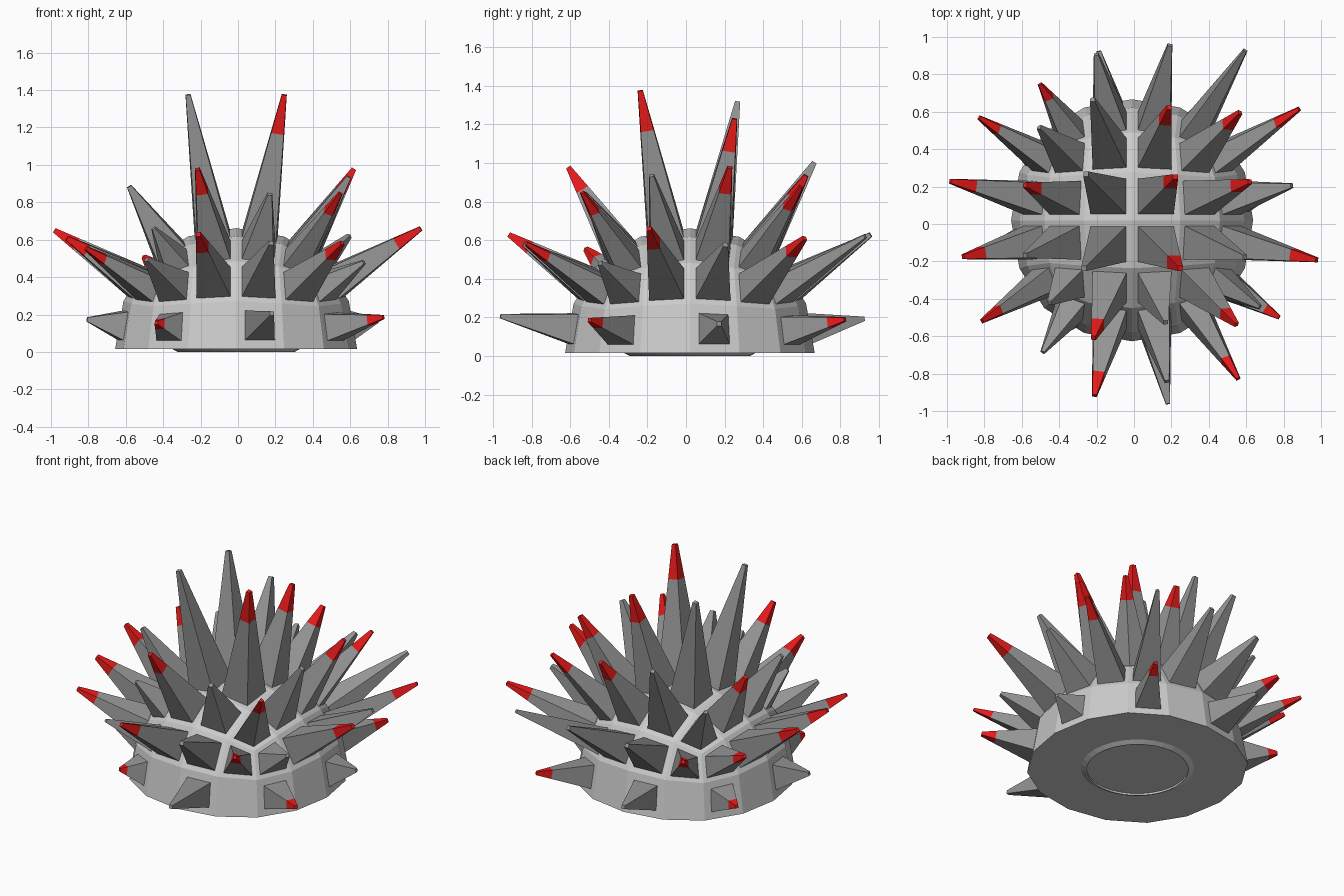
import bpy, bmesh, math
from mathutils import Vector

if "Cube" in bpy.data.objects:
    bpy.data.objects.remove(bpy.data.objects["Cube"])

R = 0.647
CENTRE = Vector((-0.01, 0.02, 0.015))

# Spike lengths per dome cell; a negative length means the tip is red
TOP = [[.25, -.53, .37, -.50],
       [.42, .78, -.78, .48],
       [-.42, .72, -.63, -.53],
       [.37, .56, -.48, -.54]]
UPPER = {'S': [.33, -.50, .41, -.52], 'E': [.30, -.56, .40, -.58],
         'N': [-.36, .44, .50, .60], 'W': [-.46, -.46, -.54, -.48]}
LOWER = {'S': [-.14, 0, .39, 0], 'E': [-.32, 0, .16, 0],
         'N': [0, .31, 0, -.34], 'W': [0, .20, 0, -.22]}


def material(name, colour):
    m = bpy.data.materials.new(name)
    m.diffuse_color = colour
    m.use_nodes = True
    m.node_tree.nodes["Principled BSDF"].inputs["Base Color"].default_value = m.diffuse_color
    return m


def add_object(name, bm, mat=None):
    me = bpy.data.meshes.new(name)
    bm.to_mesh(me)
    bm.free()
    ob = bpy.data.objects.new(name, me)
    bpy.context.collection.objects.link(ob)
    if mat:
        me.materials.append(mat)
    return ob


def slot(v):
    return sum(v > lim for lim in (-.22, 0, .22))


def spike_length(c):
    """Returns the signed length and base scale for the cell centred at c."""
    if c.z > max(abs(c.x), abs(c.y)):
        return TOP[slot(c.y)][slot(c.x)], .74
    if abs(c.x) > abs(c.y):
        side, i = ('E' if c.x > 0 else 'W'), slot(c.y)
    else:
        side, i = ('N' if c.y > 0 else 'S'), slot(c.x)
    return (UPPER[side][i], .74) if c.z > .22 else (LOWER[side][i], .62)


def frustum(bm, low, high, cap):
    a = [bm.verts.new(p) for p in low]
    b = [bm.verts.new(p) for p in high]
    for i in range(4):
        j = (i + 1) % 4
        bm.faces.new((a[i], a[j], b[j], b[i]))
    if cap:
        bm.faces.new(b)


# Rounded cube, cut in half to make the faceted dome
bpy.ops.mesh.primitive_cube_add(size=2)
cube = bpy.context.object
mod = cube.modifiers.new("round", 'SUBSURF')
mod.levels = 2
dome = bmesh.new()
dome.from_object(cube, bpy.context.evaluated_depsgraph_get())
bpy.data.objects.remove(cube)
top = max(v.co.z for v in dome.verts)
for v in dome.verts:
    v.co *= R / top
bmesh.ops.delete(dome, geom=[v for v in dome.verts if v.co.z < -.01], context='VERTS')
dome.normal_update()

# Spikes grow along the normal of each cell
grey, red = bmesh.new(), bmesh.new()
for f in dome.faces:
    c, n = f.calc_center_median(), f.normal
    length, k = spike_length(c)
    if not length:
        continue
    L = abs(length)
    ring = [(v.co - c) * k for v in f.verts]

    def section(t):
        s = 1 + t * (.14 - 1)
        return [c + CENTRE + n * L * t + r * s for r in ring]

    if length < 0:
        cut = .73
        frustum(grey, section(0), section(cut), False)
        frustum(red, section(cut), section(1), True)
    else:
        frustum(grey, section(0), section(1), True)

# Underside: nearly flat plate
rim = [e for e in dome.edges if e.is_boundary]
bottom = bmesh.ops.holes_fill(dome, edges=rim, sides=0)
for v in dome.verts:
    v.co += CENTRE
bmesh.ops.recalc_face_normals(dome, faces=dome.faces)
add_object("dome", dome)

# Shallow round foot ring under the plate
foot = bmesh.new()
loops = []
for r, z in ((.34, .015), (.312, 0), (.305, 0), (.305, .012)):
    loops.append([foot.verts.new((CENTRE.x + r * math.cos(a * math.tau / 32),
                                  CENTRE.y + r * math.sin(a * math.tau / 32), z))
                  for a in range(32)])
for a, b in zip(loops, loops[1:]):
    for i in range(32):
        j = (i + 1) % 32
        foot.faces.new((a[i], b[i], b[j], a[j]))
foot.faces.new(loops[-1][::-1])
bmesh.ops.recalc_face_normals(foot, faces=foot.faces)
add_object("foot_ring", foot)

add_object("spikes", grey, material("dark_grey", (.3, .3, .3, 1)))
add_object("spike_tips", red, material("red", (.8, .01, .01, 1)))
